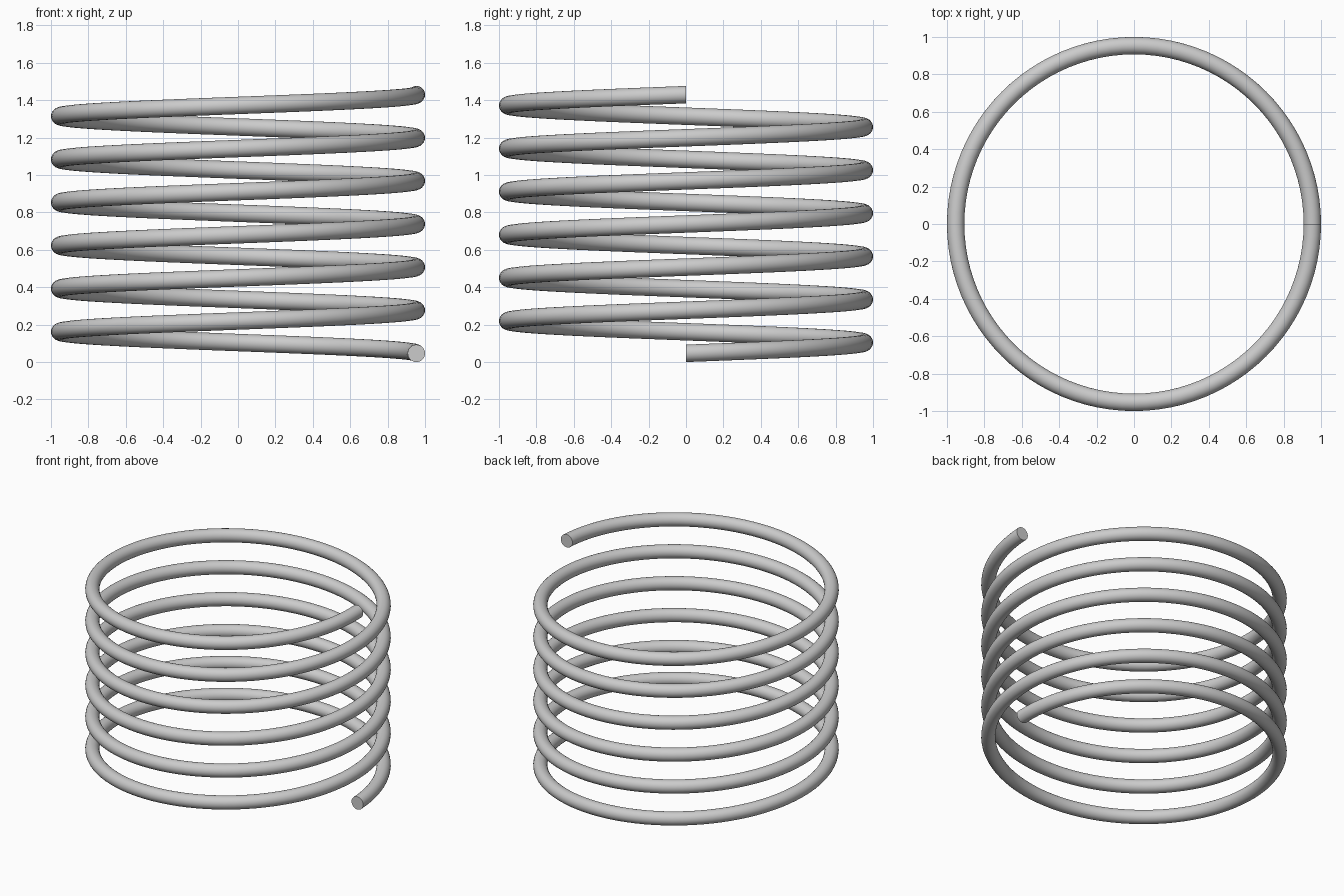
import bpy, bmesh
from math import sin, cos, pi, radians

if "Cube" in bpy.data.objects:
    bpy.data.objects.remove(bpy.data.objects["Cube"])

TURNS, STEPS, SIDES = 6, 96, 24      # coil turns, segments per turn, wire sides
WIRE = 0.0465                        # wire radius
COIL = 1.0 - WIRE                    # centre-line radius
PITCH = 0.2305                       # rise per turn

bm = bmesh.new()

# Wire cross-sections, standing upright in the radial plane along the helix
rings = []
for i in range(TURNS * STEPS + 1):
    t = 2 * pi * i / STEPS
    z = WIRE + PITCH * i / STEPS
    ring = []
    for j in range(SIDES):
        a = 2 * pi * j / SIDES
        r = COIL + WIRE * cos(a)
        ring.append(bm.verts.new((r * cos(t), r * sin(t), z + WIRE * sin(a))))
    rings.append(ring)

# Wire surface
for a, b in zip(rings, rings[1:]):
    for j in range(SIDES):
        k = (j + 1) % SIDES
        bm.faces.new((a[j], a[k], b[k], b[j]))

# Flat cut ends
bm.faces.new(rings[0])
bm.faces.new(rings[-1])
bmesh.ops.recalc_face_normals(bm, faces=bm.faces)

mesh = bpy.data.meshes.new("coil_spring")
bm.to_mesh(mesh)
bm.free()
spring = bpy.data.objects.new("coil_spring", mesh)
bpy.context.collection.objects.link(spring)
bpy.context.view_layer.objects.active = spring
spring.select_set(True)
bpy.ops.object.shade_smooth_by_angle(angle=radians(40))
